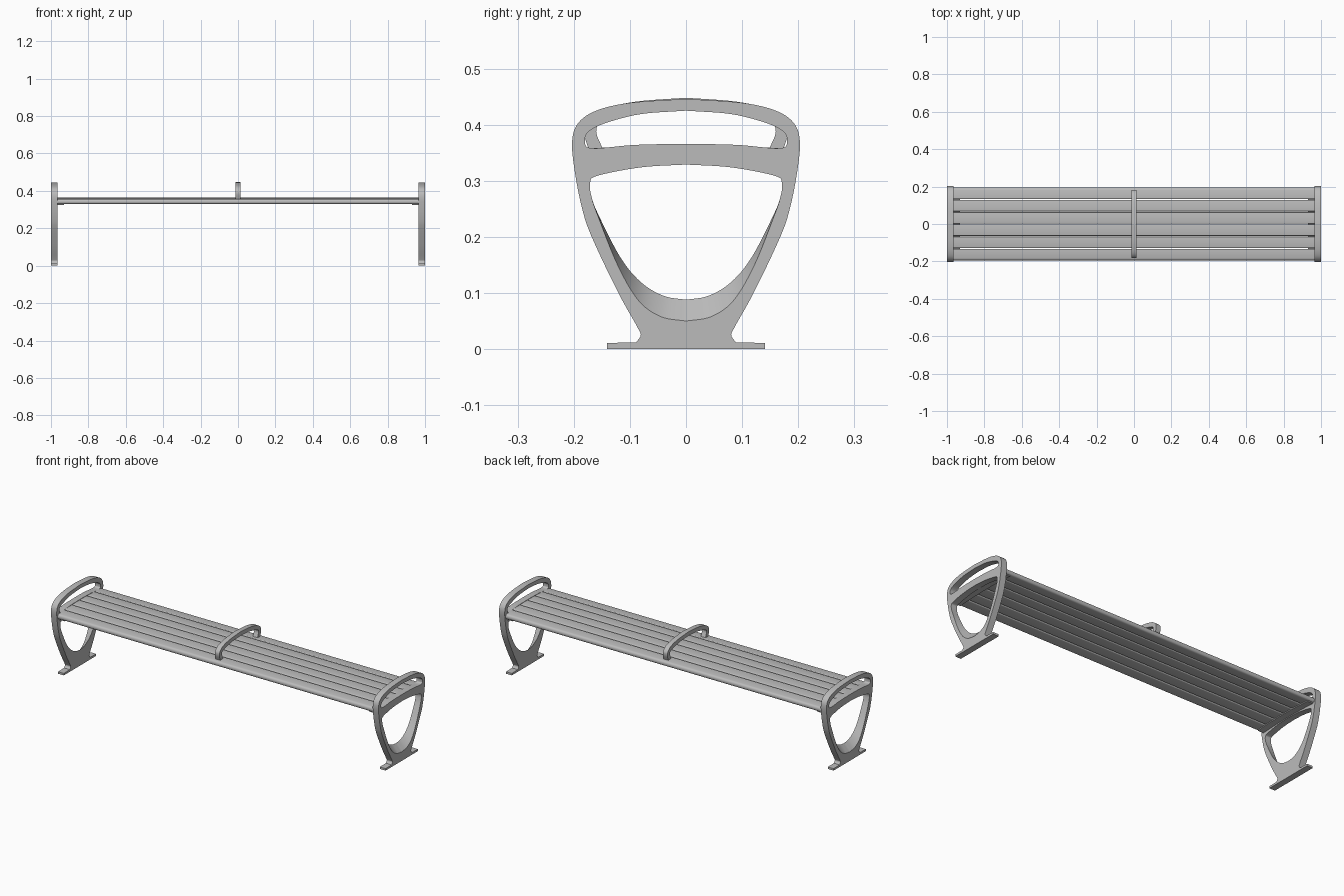
import bpy, bmesh, math
from mathutils import Vector

if "Cube" in bpy.data.objects:
    bpy.data.objects.remove(bpy.data.objects["Cube"], do_unlink=True)

metal = bpy.data.materials.new("grey metal")
metal.use_nodes = True
grey = (0.5, 0.5, 0.5, 1)
metal.diffuse_color = grey
metal.node_tree.nodes["Principled BSDF"].inputs["Base Color"].default_value = grey


def smooth(pts, steps=6):
    """Catmull-Rom curve through the points."""
    p = [Vector(q) for q in pts]
    p = [2 * p[0] - p[1]] + p + [2 * p[-1] - p[-2]]
    out = []
    for a, b, c, d in zip(p, p[1:], p[2:], p[3:]):
        for i in range(steps):
            t = i / steps
            out.append(0.5 * (2 * b + (c - a) * t + (2 * a - 5 * b + 4 * c - d) * t**2
                              + (3 * b - a - 3 * c + d) * t**3))
    return out + [p[-2]]


def loop(half):
    """Close a half outline, running from y=0 to y=0, by mirroring it in y."""
    half = [Vector(q) for q in half]
    return half + [Vector((-q.x, q.y)) for q in half[-2:0:-1]]


def panel(name, x0, x1, loops0, loops1=None):
    """Plate between two x planes; the first loop is the outline, the rest are holes."""
    bm = bmesh.new()
    sides = []
    for x, loops in ((x0, loops0), (x1, loops1 or loops0)):
        rings = [[bm.verts.new((x, q[0], q[1])) for q in lp] for lp in loops]
        edges = [bm.edges.new((a, b)) for r in rings for a, b in zip(r, r[1:] + r[:1])]
        bmesh.ops.triangle_fill(bm, use_beauty=True, edges=edges)
        sides.append(rings)
    for ra, rb in zip(*sides):
        for i in range(len(ra)):
            bm.faces.new((ra[i - 1], ra[i], rb[i], rb[i - 1]))
    bmesh.ops.recalc_face_normals(bm, faces=bm.faces)
    me = bpy.data.meshes.new(name)
    bm.to_mesh(me)
    bm.free()
    ob = bpy.data.objects.new(name, me)
    bpy.context.collection.objects.link(ob)
    me.materials.append(metal)
    bpy.ops.object.select_all(action="DESELECT")
    ob.select_set(True)
    bpy.context.view_layer.objects.active = ob
    bpy.ops.object.shade_smooth_by_angle(angle=math.radians(35))
    return ob


# End frame: outline, hand slot and a lower opening that flares outwards
outline = loop(smooth([(0, .446), (.1, .439), (.16, .425), (.192, .403), (.203, .37),
                       (.198, .315), (.185, .25), (.168, .2), (.122, .103), (.086, .038),
                       (.081, .024), (.089, .012)])
               + [(.141, .011), (.141, 0), (0, 0)])
slot = loop(smooth([(0, .425), (.08, .419), (.14, .404), (.172, .389), (.18, .372),
                    (.168, .358), (.09, .364), (0, .366)]))
upper = [(0, .329), (.08, .324), (.158, .309), (.171, .296), (.168, .27)]
wide = loop(smooth(upper + [(.156, .235), (.122, .15), (.085, .087), (.045, .058), (0, .05)]))
narrow = loop(smooth(upper + [(.154, .235), (.116, .162), (.08, .119), (.04, .095), (0, .088)]))

for side, s in (("left", 1), ("right", -1)):
    panel(side + "_end_frame", s * .965, s, [outline, slot, narrow], [outline, slot, wide])

# Middle armrest: a bent bar standing on the seat
arm = loop(smooth([(0, .448), (.09, .441), (.15, .427), (.177, .407), (.182, .385), (.172, .352)])
           + smooth([(.149, .358), (.16, .388), (.147, .403), (.08, .42), (0, .426)]))
panel("middle_armrest", -.014, .014, [arm])


def crown(y):
    """Height of the gently arched seat top."""
    return .364 - .22 * y * y


# Seat slats with rounded edges
pitch, thick, r = .0655, .027, .005
for i in range(6):
    yc = (i - 2.5) * pitch
    hw = pitch / 2 - .002
    section = []
    for cy, cz, start in ((1, 0, 0), (-1, 0, 90), (-1, -1, 180), (1, -1, 270)):
        outer = (i == 0 and cy < 0) or (i == 5 and cy > 0)
        rad = .012 if outer else r
        for k in range(5):
            a = math.radians(start + 22.5 * k)
            y = yc + cy * (hw - rad) + rad * math.cos(a)
            mid = -rad if cz == 0 else rad - thick
            section.append((y, crown(y) + mid + rad * math.sin(a)))
    panel(f"seat_slat_{i + 1}", -.966, .966, [section])

# Brackets carrying the slat ends
ys = [-.185 + .37 * i / 16 for i in range(17)]
strip = ([(y, crown(y) - thick + .002) for y in ys]
         + [(y, crown(y) - thick - .005) for y in reversed(ys)])
for side, s in (("left", 1), ("right", -1)):
    panel(side + "_seat_bracket", s * .93, s * .966, [strip])
